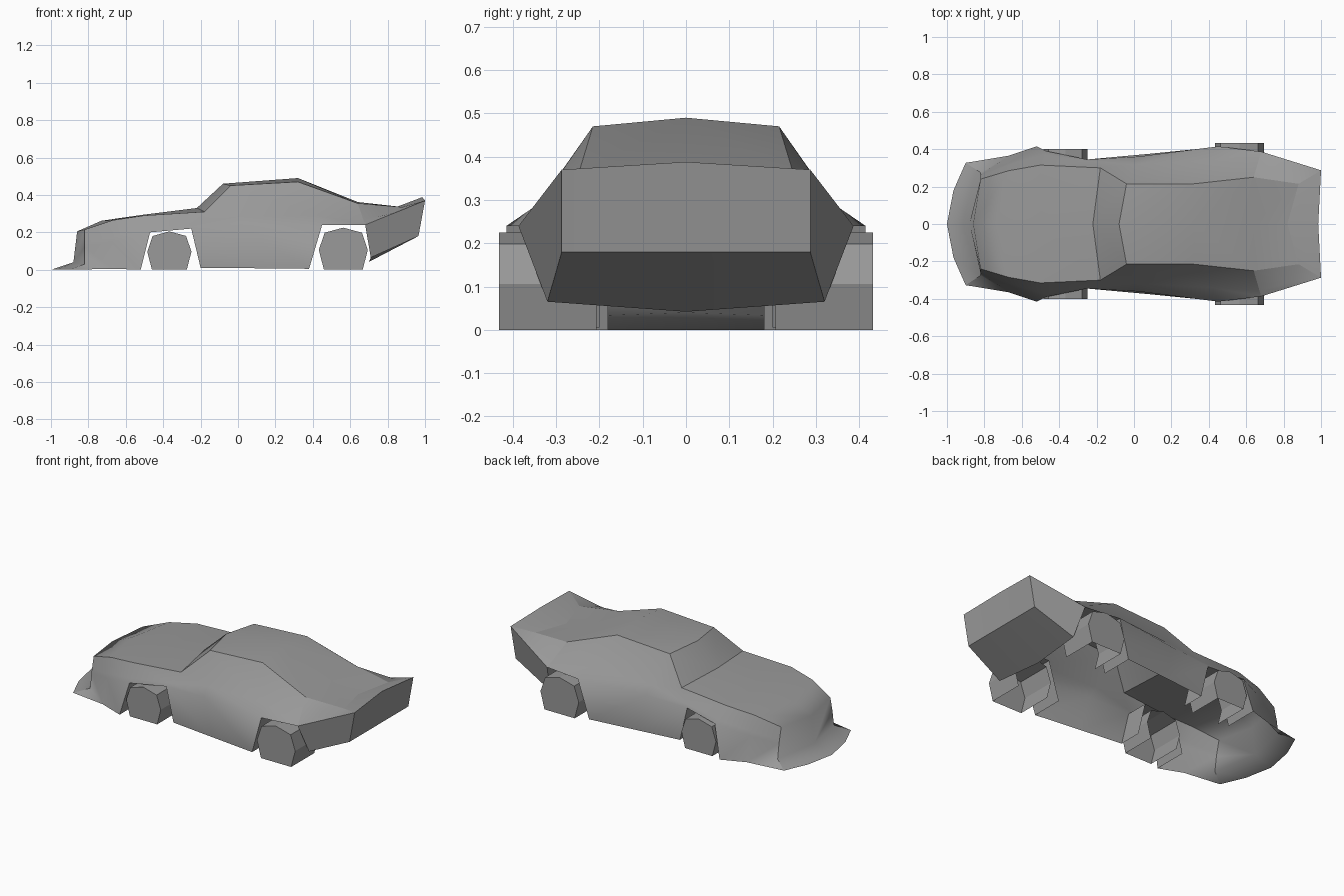
import bpy, bmesh, math
from mathutils import Vector as V

if "Cube" in bpy.data.objects:
    bpy.data.objects.remove(bpy.data.objects["Cube"])

paint = bpy.data.materials.new("dark_grey")
paint.diffuse_color = (.32, .32, .32, 1)
paint.use_nodes = True
paint.node_tree.nodes["Principled BSDF"].inputs["Base Color"].default_value = paint.diffuse_color


def make_object(name, faces, angle=80, core=(0, 0, .15), inward=False):
    """Build a half mesh from point polygons, face it away from core, mirror across y."""
    bm = bmesh.new()
    for f in faces:
        bm.faces.new([bm.verts.new(p) for p in f])
    bmesh.ops.remove_doubles(bm, verts=bm.verts, dist=0.0005)
    bmesh.ops.recalc_face_normals(bm, faces=bm.faces)
    out = sum((f.calc_center_median() - V(core)).dot(f.normal) * f.calc_area() for f in bm.faces)
    if (out < 0) != inward:
        bmesh.ops.reverse_faces(bm, faces=bm.faces)
    me = bpy.data.meshes.new(name)
    bm.to_mesh(me)
    bm.free()
    me.materials.append(paint)
    ob = bpy.data.objects.new(name, me)
    bpy.context.collection.objects.link(ob)
    m = ob.modifiers.new("mirror", 'MIRROR')
    m.use_axis = (False, True, False)
    bpy.ops.object.select_all(action='DESELECT')
    ob.select_set(True)
    bpy.context.view_layer.objects.active = ob
    bpy.ops.object.modifier_apply(modifier=m.name)
    bpy.ops.object.shade_smooth_by_angle(angle=math.radians(angle))


def strip(a, b):
    return [(a[i], a[i + 1], b[i + 1], b[i]) for i in range(len(a) - 1)]


def clean(faces):
    """Drop repeated corners so collapsed quads become triangles."""
    out = []
    for f in faces:
        g = []
        for p in f:
            if all((V(p) - V(q)).length > 0.0005 for q in g):
                g.append(p)
        if len(g) > 2:
            out.append(g)
    return out


# body lines running nose to tail: centre, shoulder crease, waist
centre = [(-.86, 0, .205), (-.73, 0, .262), (-.5, 0, .295), (-.22, 0, .33), (-.08, 0, .46),
          (.32, 0, .49), (.64, 0, .362), (.82, 0, .325), (.985, 0, .388)]
shoulder = [(-.82, .24, .215), (-.67, .285, .265), (-.5, .315, .29), (-.18, .30, .31),
            (-.04, .215, .45), (.32, .215, .47), (.64, .25, .355), (.88, .215, .335),
            (1, .287, .37)]
waist = [(-.82, .262, .12), (-.67, .325, .15), (-.47, .39, .20), (-.25, .345, .22),
         (.02, .36, .235), (.45, .415, .24), (.68, .387, .24), (.84, .337, .305),
         (1, .287, .37)]
# belt dips inward beside the cabin
dent = [0, 0, 0, 0, .01, .03, 0, 0, 0]
belt = [tuple(V(s).lerp(V(w), .78) - V((0, d, 0))) for s, w, d in zip(shoulder, waist, dent)]

# front fender bottom, door sill, nose and splitter points
fender = [(-.82, .275, .03), (-.67, .365, .005), (-.52, .415, 0)]
sill = [(-.2, .345, .01), (.08, .375, .008), (.38, .405, .005)]
chin, tip, tip_mid, tip_end = (-.88, 0, .04), (-1, 0, 0), (-.965, .18, 0), (-.9, .327, 0)

# bonnet flowing into nose and splitter
make_object("bonnet_and_nose", strip(centre[:4], shoulder[:4]) + [
    (centre[0], shoulder[0], waist[0], fender[0], chin),
    (chin, fender[0], tip_mid, tip), (fender[0], tip_end, tip_mid)])
make_object("windscreen", strip(centre[3:5], shoulder[3:5]))
make_object("roof", strip(centre[4:8], shoulder[4:8]))
make_object("spoiler", strip(centre[7:], shoulder[7:]))

# body sides and rear quarters
make_object("body_sides", strip(shoulder[:7], belt[:7]) + strip(belt[:7], waist[:7])
            + strip(waist[:3], fender) + strip(waist[3:6], sill)
            + [(fender[0], fender[1], tip_end)])
make_object("rear_quarters", clean(strip(shoulder[6:], belt[6:]) + strip(belt[6:], waist[6:])))

# tail panel, slanted underside and bumper corners
low, under = (.965, .287, .18), (.71, .32, .065)
low_c, under_c = (.965, 0, .18), (.70, 0, .042)
make_object("tail", [(centre[8], shoulder[8], low, low_c), (low_c, low, under, under_c),
                     (waist[6], waist[7], waist[8], low, under)], 30)

# wheel arch liners
arches = {"front": [fender[2], waist[2], waist[3], sill[0]],
          "rear": [sill[2], waist[5], waist[6], under]}
for name, path in arches.items():
    inner = [(p[0], .20, p[2]) for p in path]
    mid = ((path[1][0] + path[2][0]) / 2, .3, .08)
    make_object(name + "_arch_liners", strip(path, inner), 20, mid, True)


# wheels: flattened at the ground, open underneath and inboard
def wheels(name, x, rx, top, y0, y1):
    prof = [(.79, 0), (1, top * .47), (.76, top * .88), (0, top),
            (-.76, top * .88), (-1, top * .47), (-.79, 0)]
    a = [(x + rx * u, y0, z) for u, z in prof]
    b = [(x + rx * u, y1, z) for u, z in prof]
    make_object(name, [b] + strip(a, b), 20, (x, y0, .08))


wheels("front_wheels", -.367, .118, .205, .18, .40)
wheels("rear_wheels", .563, .131, .225, .207, .432)
